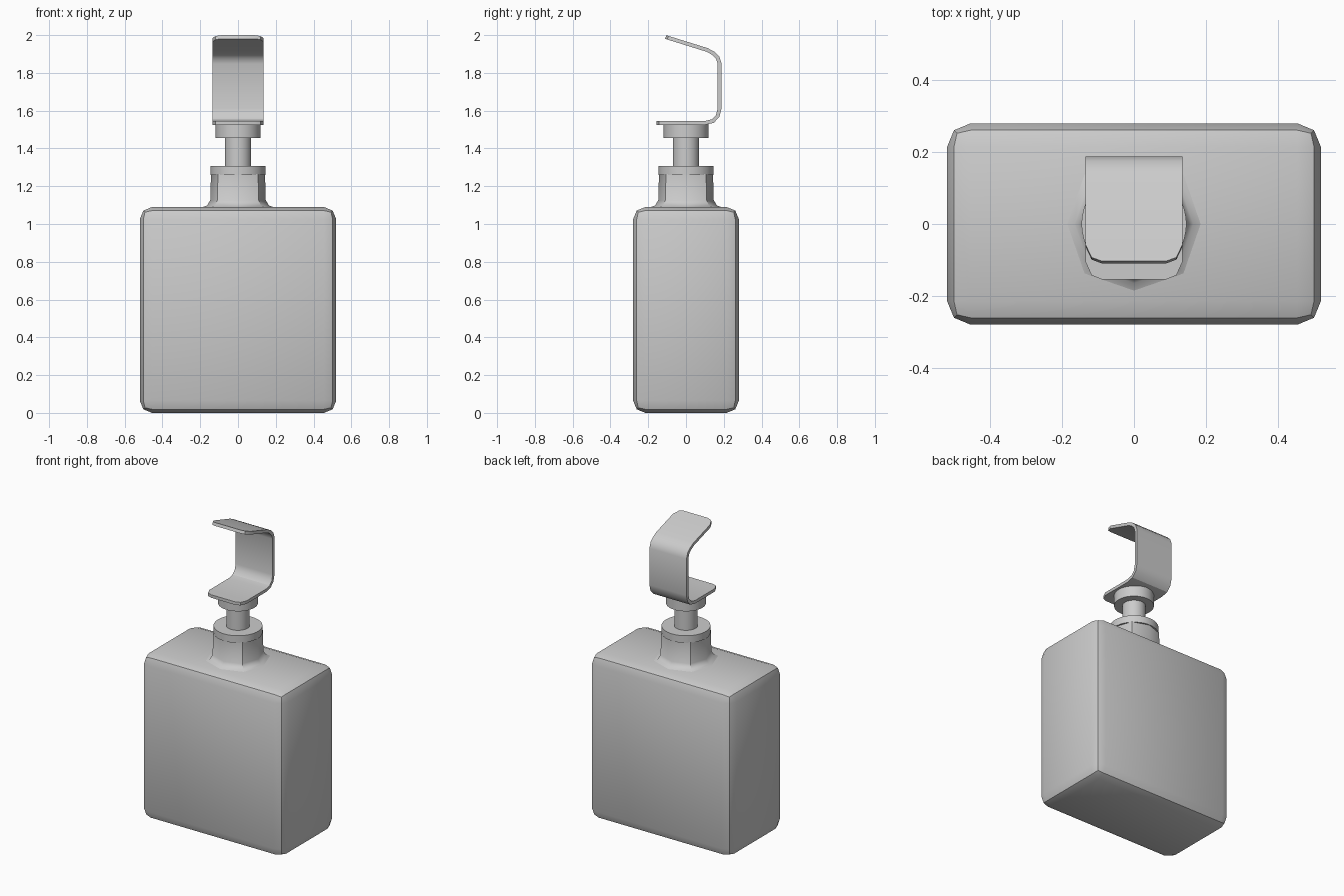
import bpy, bmesh, math

if "Cube" in bpy.data.objects:
    bpy.data.objects.remove(bpy.data.objects["Cube"], do_unlink=True)

grey = bpy.data.materials.new("light grey")
grey.use_nodes = True
grey.diffuse_color = (0.6, 0.6, 0.6, 1)
grey.node_tree.nodes["Principled BSDF"].inputs["Base Color"].default_value = (0.6, 0.6, 0.6, 1)


def finish(name, bm, angle=30):
    """Turn a bmesh into a named, smooth-shaded object."""
    bmesh.ops.recalc_face_normals(bm, faces=bm.faces)
    mesh = bpy.data.meshes.new(name)
    bm.to_mesh(mesh)
    bm.free()
    mesh.materials.append(grey)
    obj = bpy.data.objects.new(name, mesh)
    bpy.context.collection.objects.link(obj)
    bpy.ops.object.select_all(action='DESELECT')
    obj.select_set(True)
    bpy.context.view_layer.objects.active = obj
    bpy.ops.object.shade_smooth_by_angle(angle=math.radians(angle))
    return obj


def stack(name, rings, outline, angle=30):
    """Loft a unit outline through (scale, z) rings and cap both ends."""
    bm = bmesh.new()
    loops = [[bm.verts.new((x * s, y * s, z)) for x, y in outline] for s, z in rings]
    n = len(outline)
    for a, b in zip(loops, loops[1:]):
        for i in range(n):
            j = (i + 1) % n
            bm.faces.new((a[i], a[j], b[j], b[i]))
    bm.faces.new(loops[0])
    bm.faces.new(loops[-1])
    return finish(name, bm, angle)


def circle(n, diagonal=1.0):
    return [(math.cos(math.tau * i / n) * (diagonal if i % 2 else 1),
             math.sin(math.tau * i / n) * (diagonal if i % 2 else 1)) for i in range(n)]


# Bottle body: box with two-step rounded edges
bm = bmesh.new()
bmesh.ops.create_cube(bm, size=1)
for v in bm.verts:
    v.co = (v.co.x * 1.04, v.co.y * 0.56, (v.co.z + 0.5) * 1.09)
bmesh.ops.bevel(bm, geom=bm.edges[:], offset=0.065, segments=2, profile=0.5, affect='EDGES')
finish("bottle_body", bm)

# Eight-sided neck flaring into the shoulder
stack("bottle_neck", [(0.2, 1.085), (0.165, 1.097), (0.147, 1.125), (0.143, 1.265)],
      circle(8, 1.05), 42)

# Round pump parts
round_outline = circle(48)
stack("neck_collar", [(0.146, 1.26), (0.146, 1.307)], round_outline)
stack("pump_stem", [(0.07, 1.29), (0.07, 1.47)], round_outline)
stack("pump_cap", [(0.119, 1.455), (0.119, 1.53)], round_outline)

# Bent strip handle: (half width, y, z) along its centre line
strip = [(0.088, -0.155, 1.535), (0.118, -0.143, 1.535), (0.135, -0.105, 1.535),
         (0.135, 0.1, 1.535), (0.135, 0.142, 1.545), (0.135, 0.168, 1.572),
         (0.135, 0.178, 1.612), (0.135, 0.178, 1.85), (0.135, 0.167, 1.882),
         (0.135, 0.143, 1.905), (0.135, 0.11, 1.922), (0.135, -0.06, 1.975),
         (0.118, -0.096, 1.986), (0.088, -0.107, 1.99)]
bm = bmesh.new()
pairs = [(bm.verts.new((-w, y, z)), bm.verts.new((w, y, z))) for w, y, z in strip]
for a, b in zip(pairs, pairs[1:]):
    bm.faces.new((a[0], a[1], b[1], b[0]))
handle = finish("bent_handle", bm)
solid = handle.modifiers.new("thickness", 'SOLIDIFY')
solid.thickness = 0.02
solid.offset = 0
solid.use_even_offset = True
bpy.ops.object.modifier_apply(modifier=solid.name)
bpy.ops.object.shade_smooth_by_angle(angle=math.radians(30))
